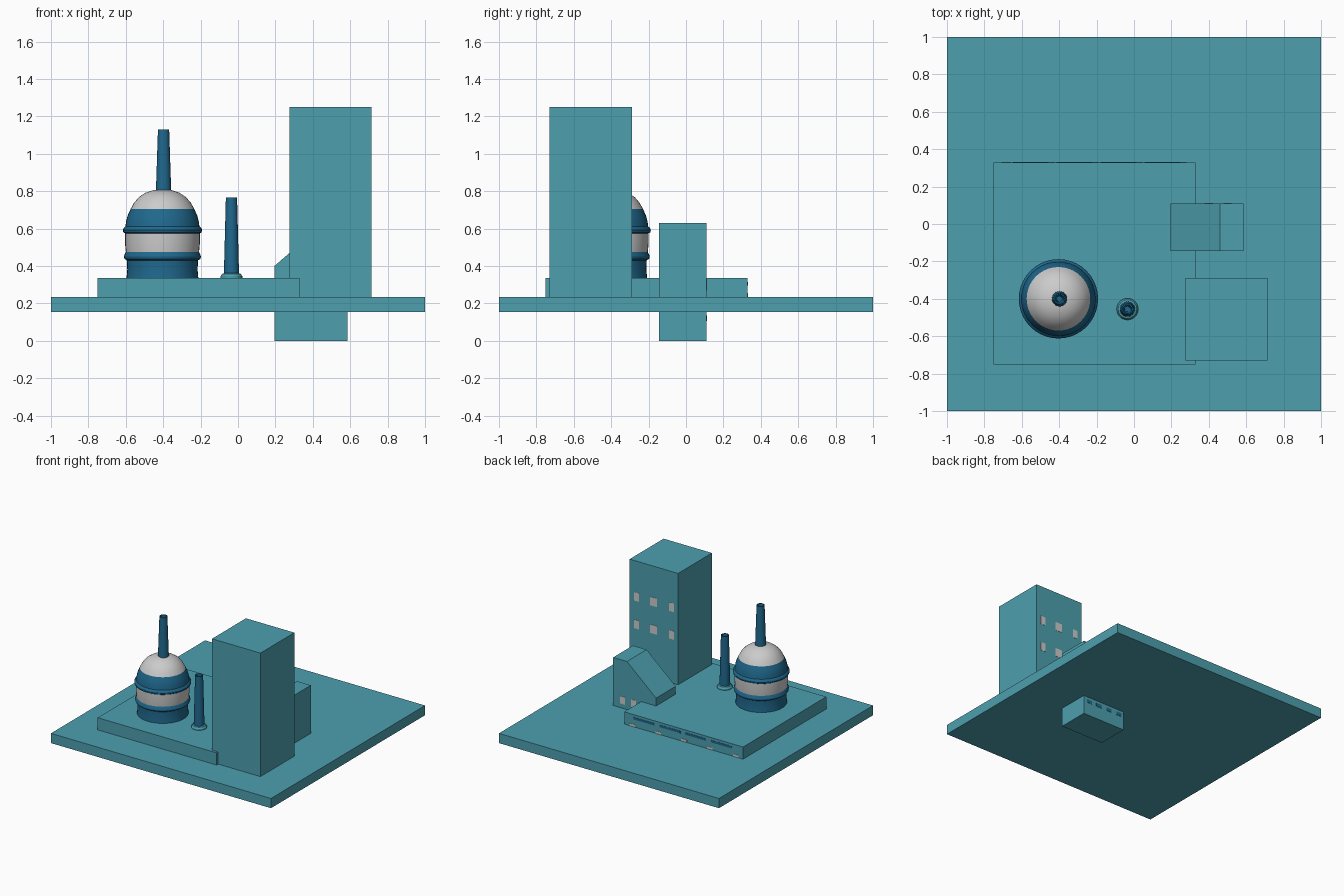
import bpy, bmesh, math

if "Cube" in bpy.data.objects:
    bpy.data.objects.remove(bpy.data.objects["Cube"])


def material(name, rgb):
    m = bpy.data.materials.new(name)
    m.diffuse_color = (*rgb, 1)
    m.use_nodes = True
    m.node_tree.nodes["Principled BSDF"].inputs["Base Color"].default_value = m.diffuse_color
    return m


TEAL = material("teal", (0.075, 0.35, 0.43))
BLUE = material("blue", (0.014, 0.14, 0.27))
GREY = None


def finish(name, bm, mat, smooth=False):
    bmesh.ops.recalc_face_normals(bm, faces=bm.faces)
    mesh = bpy.data.meshes.new(name)
    bm.to_mesh(mesh)
    bm.free()
    obj = bpy.data.objects.new(name, mesh)
    bpy.context.collection.objects.link(obj)
    if mat:
        mesh.materials.append(mat)
    if smooth:
        bpy.ops.object.select_all(action='DESELECT')
        obj.select_set(True)
        bpy.context.view_layer.objects.active = obj
        bpy.ops.object.shade_smooth_by_angle(angle=math.radians(30))
    return obj


def prism(name, outline, y0, y1, mat=TEAL):
    """Extrude an (x, z) outline from y0 to y1."""
    bm = bmesh.new()
    face = bm.faces.new([bm.verts.new((x, y0, z)) for x, z in outline])
    ext = bmesh.ops.extrude_face_region(bm, geom=[face])
    moved = [v for v in ext["geom"] if isinstance(v, bmesh.types.BMVert)]
    bmesh.ops.translate(bm, verts=moved, vec=(0, y1 - y0, 0))
    return finish(name, bm, mat)


def box(name, x0, x1, y0, y1, z0, z1, mat=TEAL):
    return prism(name, [(x0, z0), (x1, z0), (x1, z1), (x0, z1)], y0, y1, mat)


def lathe(name, centre, profile, mat, sides=40):
    """Revolve an (r, z) profile about a vertical axis."""
    bm = bmesh.new()
    verts = [bm.verts.new((centre[0] + r, centre[1], z)) for r, z in profile]
    edges = [bm.edges.new(pair) for pair in zip(verts, verts[1:])]
    bmesh.ops.spin(bm, geom=verts + edges, cent=(*centre, 0), axis=(0, 0, 1),
                   angle=math.tau, steps=sides, use_duplicate=False)
    bmesh.ops.remove_doubles(bm, verts=bm.verts, dist=0.0005)
    return finish(name, bm, mat, smooth=True)


def windows(name, xs, zs, y, w, h, mat):
    """Thin panes on a wall facing +y."""
    for z in zs:
        for x in xs:
            box(name, x - w / 2, x + w / 2, y - 0.004, y + 0.002, z - h / 2, z + h / 2, mat)


# Ground slab, platform and tower
box("ground_slab", -1, 1, -1, 1, 0.155, 0.235)
box("platform", -0.75, 0.33, -0.75, 0.33, 0.235, 0.335)
box("tower", 0.275, 0.715, -0.73, -0.29, 0.235, 1.25)

# Slope-roofed annex passing through the slab
prism("annex", [(0.195, 0), (0.585, 0), (0.585, 0.63), (0.46, 0.63), (0.195, 0.40)], -0.145, 0.11)

# Windows on the back walls
windows("tower_side_window", (0.334, 0.652), (0.73, 0.957), -0.29, 0.045, 0.07, GREY)
windows("tower_middle_window", (0.497,), (0.73, 0.957), -0.29, 0.065, 0.07, GREY)
windows("annex_window", (0.40, 0.50), (0.3,), 0.11, 0.045, 0.06, GREY)
windows("annex_vent", (0.24, 0.34, 0.44, 0.53), (0.12,), 0.11, 0.05, 0.028, BLUE)
windows("platform_slot", [0.15 - 0.235 * i for i in range(4)], (0.305,), 0.33, 0.19, 0.018, BLUE)
windows("platform_window", [0.257 - 0.235 * i for i in range(5)], (0.245,), 0.33, 0.05, 0.02, GREY)

# Domed silo, stacked in bands
silo = (-0.404, -0.40)
lathe("silo_base", silo, [(0, 0.336), (0.192, 0.336), (0.188, 0.38), (0.19, 0.43), (0.203, 0.438),
                          (0.206, 0.45), (0.202, 0.462), (0.196, 0.475)], BLUE)
lathe("silo_pale_band", silo, [(0.196, 0.475), (0.2, 0.52), (0.2, 0.575)], GREY)
lathe("silo_shoulder", silo, [(0.2, 0.575), (0.209, 0.58), (0.212, 0.592), (0.208, 0.603),
                              (0.198, 0.612), (0.194, 0.64), (0.186, 0.67), (0.17, 0.705)], BLUE)
lathe("silo_dome", silo, [(0.17, 0.705), (0.152, 0.738), (0.126, 0.768), (0.092, 0.791),
                          (0.05, 0.805), (0, 0.81)], GREY)


# Hollow chimneys: one on the dome, one on the platform
def chimney(name, centre, z0, z1):
    lathe(name, centre, [(0.041, z0), (0.03, z1), (0.023, z1), (0.014, z0 + 0.02), (0, z0 + 0.02)],
          BLUE, 24)


chimney("dome_chimney", (-0.398, -0.40), 0.795, 1.13)
chimney("platform_chimney", (-0.035, -0.455), 0.336, 0.765)
lathe("chimney_flange", (-0.035, -0.455), [(0.058, 0.336), (0.058, 0.346), (0.05, 0.358), (0.038, 0.362)], TEAL, 24)
